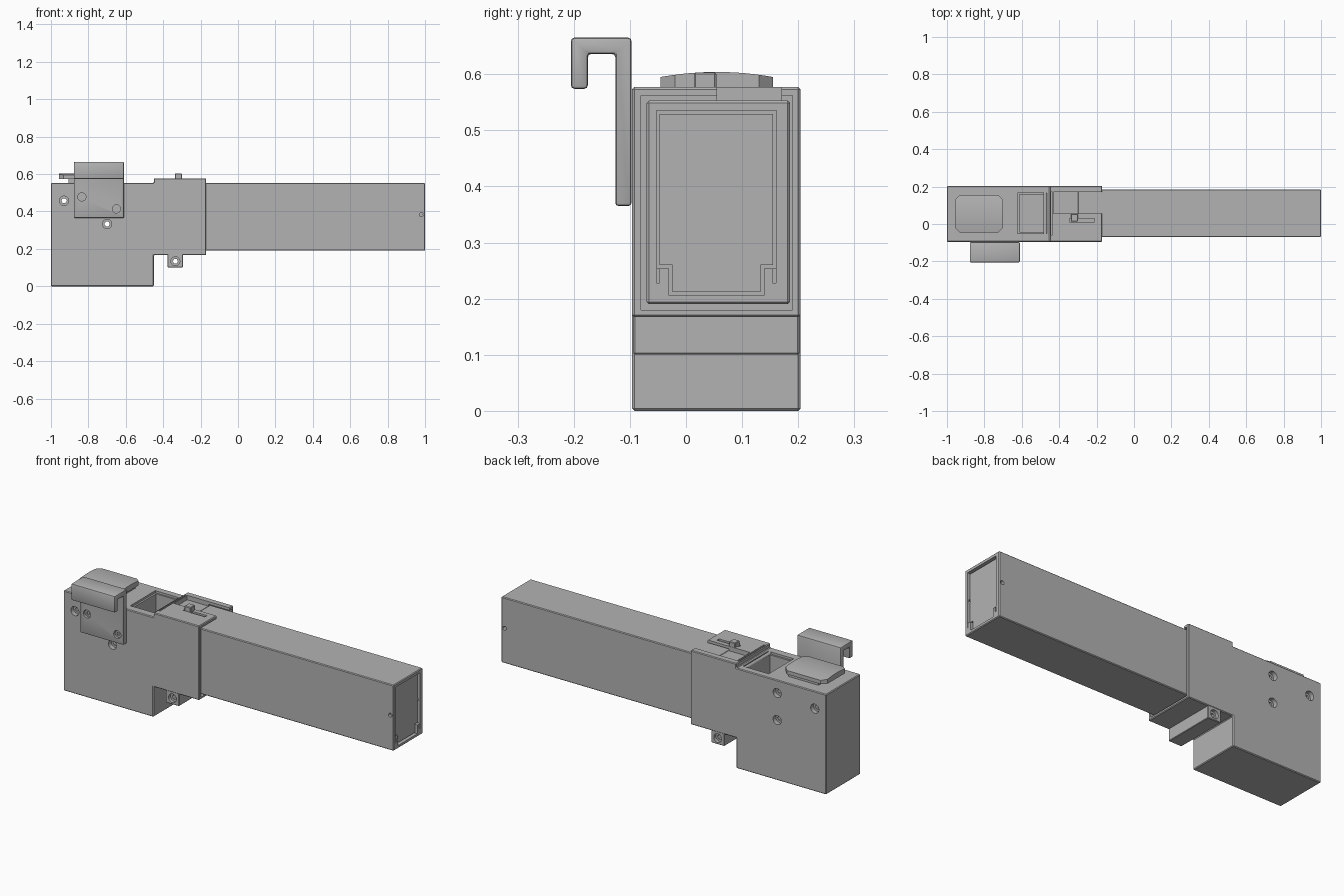
import bpy, math
from mathutils import Vector

old = bpy.data.objects.get("Cube")
if old:
    bpy.data.objects.remove(old, do_unlink=True)

grey = bpy.data.materials.new("plain grey")
grey.use_nodes = True
grey.diffuse_color = (0.45, 0.45, 0.45, 1)
grey.node_tree.nodes["Principled BSDF"].inputs["Base Color"].default_value = grey.diffuse_color


def prism(name, axis, outline, start, end):
    """Extrude a 2D outline along x, y or z."""
    def place(p, d):
        a, b = p
        return {"x": (d, a, b), "y": (a, d, b), "z": (a, b, d)}[axis]
    n = len(outline)
    verts = [place(p, d) for d in (start, end) for p in outline]
    faces = [list(range(n))[::-1], list(range(n, 2 * n))]
    faces += [[i, (i + 1) % n, n + (i + 1) % n, n + i] for i in range(n)]
    mesh = bpy.data.meshes.new(name)
    mesh.from_pydata(verts, [], faces)
    # Keep normals outward whatever the outline direction
    area = sum(outline[i - 1][0] * outline[i][1] - outline[i][0] * outline[i - 1][1] for i in range(n))
    if (area > 0) == (axis == "y"):
        mesh.flip_normals()
    mesh.materials.append(grey)
    obj = bpy.data.objects.new(name, mesh)
    bpy.context.collection.objects.link(obj)
    return obj


def box(name, x, y, z):
    return prism(name, "z", [(x[0], y[0]), (x[1], y[0]), (x[1], y[1]), (x[0], y[1])], *z)


def rod(name, x, z, radius, y, sides=24):
    turn = math.tau / sides
    ring = [(x + radius * math.cos(i * turn), z + radius * math.sin(i * turn)) for i in range(sides)]
    return prism(name, "y", ring, *y)


def apply(obj, mod):
    with bpy.context.temp_override(object=obj, active_object=obj, selected_objects=[obj]):
        bpy.ops.object.modifier_apply(modifier=mod.name)


def bevel(obj, width, segments=1):
    mod = obj.modifiers.new("edge", "BEVEL")
    mod.width, mod.segments = width, segments
    mod.limit_method, mod.angle_limit = "ANGLE", math.radians(40)
    apply(obj, mod)


def cut(obj, *cutters):
    for cutter in cutters:
        mod = obj.modifiers.new("cut", "BOOLEAN")
        mod.operation, mod.solver, mod.object = "DIFFERENCE", "EXACT", cutter
        apply(obj, mod)
        bpy.data.objects.remove(cutter, do_unlink=True)


BACK, FRONT = 0.204, -0.096

# Main housing with its raised collar
housing = prism("housing", "y", [(-1, 0), (-0.45, 0), (-0.45, 0.167), (-0.17, 0.167),
                                 (-0.17, 0.577), (-0.45, 0.577), (-0.45, 0.553), (-1, 0.553)], FRONT, BACK)
bevel(housing, 0.004)
cut(housing,
    box("bore", (-0.3, 0), (-0.08, 0.19), (0.18, 0.562)),
    box("notch", (-0.43, 0), (0.055, 0.17), (0.552, 0.7)),
    box("well_rim", (-0.622, -0.465), (-0.052, 0.166), (0.541, 0.7)),
    box("well", (-0.612, -0.485), (-0.042, 0.158), (0.36, 0.7)),
    box("slit", (-0.445, -0.435), (-0.06, 0.17), (0.56, 0.7)),
    box("slider_slot", (-0.345, -0.21), (0.012, 0.03), (0.567, 0.7)))
for x, z in ((-0.93, 0.457), (-0.7, 0.333), (-0.7, 0.482)):
    cut(housing, rod("through", x, z, 0.015, (-1, 1), 6),
        rod("front_bore", x, z, 0.025, (-1, FRONT + 0.025)),
        rod("back_bore", x, z, 0.025, (BACK - 0.025, 1)))

# Rounded bar on the edge of the top well
rod("well_bar", -0.475, 0.543, 0.01, (-0.052, 0.166))

# Long tube with a recessed end panel
tube = box("tube", (-0.3, 1), (-0.07, 0.185), (0.19, 0.553))
bevel(tube, 0.004)


def panel_outline(g):
    return [(-0.027 - g, 0.209 - g), (0.136 + g, 0.209 - g), (0.136 + g, 0.257 - g),
            (0.158 + g, 0.257 - g), (0.158 + g, 0.532 + g), (-0.05 - g, 0.532 + g),
            (-0.05 - g, 0.257 - g), (-0.027 - g, 0.257 - g)]


cut(tube, prism("recess", "x", panel_outline(0.003), 0.965, 1.1),
    rod("pin_hole", 0.98, 0.383, 0.011, (-1, 1), 16))
for y in (-0.05, 0.157):
    cut(tube, box("clip_slot", (0.97, 1.1), (y - 0.003, y + 0.003), (0.228, 0.253)))
end_panel = prism("end_panel", "x", panel_outline(-0.003), 0.95, 0.988)

# Hook bracket and its fasteners
hook = prism("hook", "x", [(-0.097, 0.365), (-0.097, 0.665), (-0.205, 0.665), (-0.205, 0.574),
                           (-0.175, 0.574), (-0.175, 0.636), (-0.126, 0.636), (-0.126, 0.365)], -0.878, -0.61)
bevel(hook, 0.006, 2)
for x, z in ((-0.835, 0.478), (-0.65, 0.414)):
    cut(hook, rod("screw_seat", x, z, 0.022, (-0.2, -0.11)))
    screw = rod("hook_screw", x, z, 0.019, (-0.117, -0.1))
    cut(screw, rod("socket", x, z, 0.01, (-0.2, -0.108), 6))

# Crowned push button with a narrower neck
box("button_neck", (-0.905, -0.72), (-0.02, 0.135), (0.54, 0.58))
crown = [(0.055 + 0.1 * t / 6, 0.604 - 0.009 * (t / 6) ** 2) for t in range(6, -7, -1)]
button = prism("button", "x", [(-0.045, 0.574), (0.155, 0.574)] + crown, -0.957, -0.7)
for sx, edge in ((1, -0.957), (-1, -0.7)):
    for sy, side in ((1, -0.045), (-1, 0.155)):
        c = 0.025
        cut(button, prism("corner", "z", [(edge - sx * c, side - sy * c), (edge + 2 * sx * c, side - sy * c),
                                          (edge - sx * c, side + sy * 2 * c)], 0.4, 0.8))

# Slider lug on top of the collar
lug = box("slider_lug", (-0.338, -0.3), (0.014, 0.054), (0.56, 0.603))
bevel(lug, 0.003)

# Mounting lug below the collar
mount = box("mounting_lug", (-0.376, -0.295), (FRONT + 0.002, BACK - 0.002), (0.1, 0.172))
bevel(mount, 0.003)
cut(mount, rod("mount_through", -0.335, 0.134, 0.014, (-1, 1), 6),
    rod("mount_front", -0.335, 0.134, 0.024, (-1, FRONT + 0.02)),
    rod("mount_back", -0.335, 0.134, 0.024, (BACK - 0.02, 1)))

# Smooth round walls, keep edges crisp
for obj in bpy.context.collection.objects:
    if obj.type == "MESH" and obj.data.materials and obj.data.materials[0] == grey:
        with bpy.context.temp_override(object=obj, active_object=obj, selected_objects=[obj],
                                       selected_editable_objects=[obj]):
            bpy.ops.object.shade_smooth_by_angle(angle=math.radians(30))
